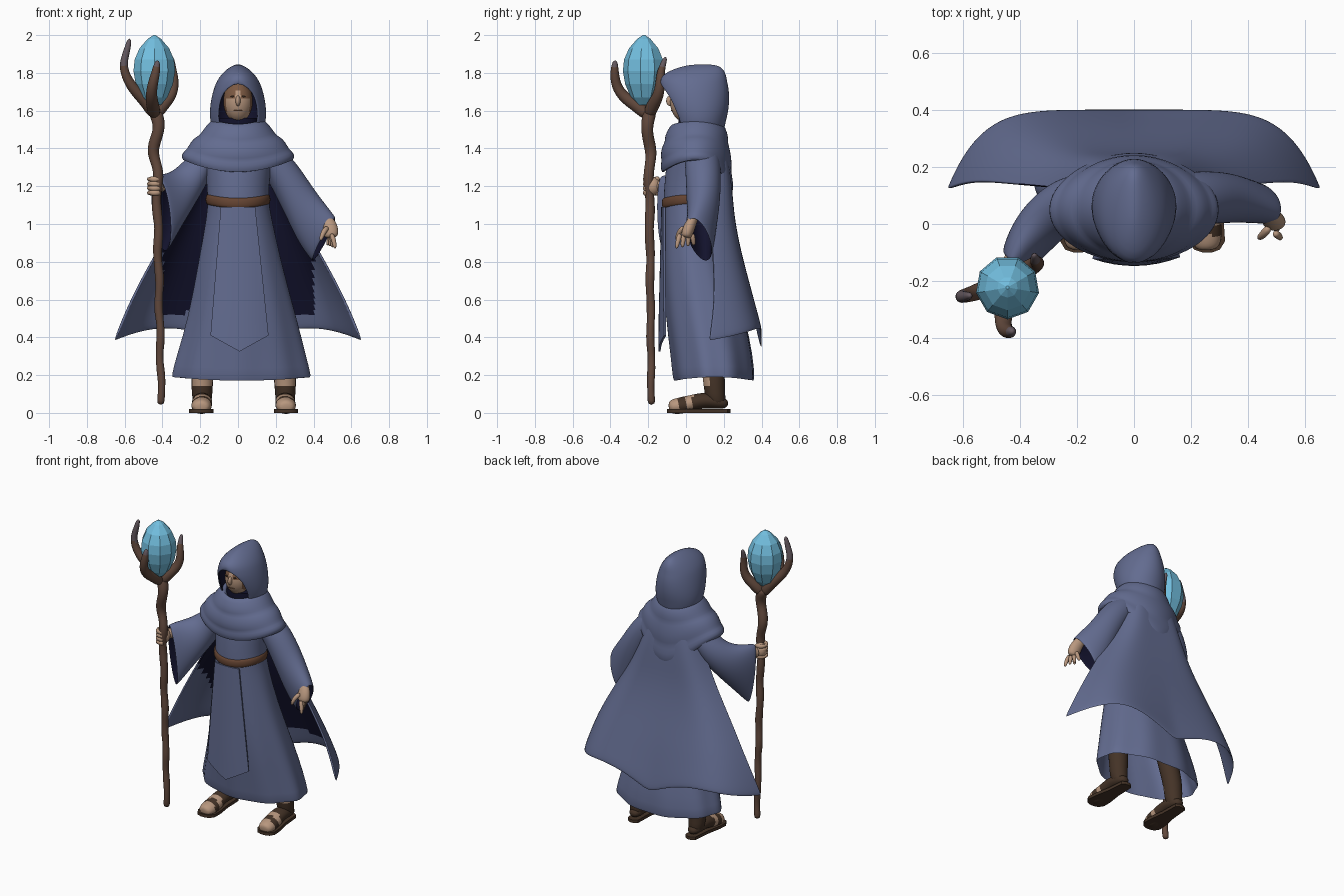
import bpy, bmesh, math
from mathutils import Vector as V

if "Cube" in bpy.data.objects:
    bpy.data.objects.remove(bpy.data.objects["Cube"])


def mat(name, r, g, b):
    m = bpy.data.materials.new(name)
    m.diffuse_color = (r, g, b, 1)
    m.use_nodes = True
    m.node_tree.nodes["Principled BSDF"].inputs["Base Color"].default_value = m.diffuse_color
    return m


BLUE = mat("robe blue", 0.125, 0.150, 0.28)
DARK = mat("lining navy", 0.006, 0.006, 0.025)
SKIN = mat("skin", 0.48, 0.31, 0.21)
SHADE = mat("brow brown", 0.20, 0.10, 0.055)
BELT = mat("belt leather", 0.13, 0.058, 0.032)
WOOD = mat("staff wood", 0.12, 0.065, 0.045)
TIP = mat("staff tip grey", 0.13, 0.10, 0.115)
SOLE = mat("sandal brown", 0.058, 0.033, 0.02)
GEM = mat("crystal cyan", 0.17, 0.52, 0.74)


def finish(ob, mats, rule=None, flat=False):
    """Bake modifiers, fix normals, colour faces by rule(centre, normal), shade."""
    dg = bpy.context.evaluated_depsgraph_get()
    me = bpy.data.meshes.new_from_object(ob.evaluated_get(dg))
    ob.modifiers.clear()
    ob.data = me
    me.materials.clear()
    for m in mats:
        me.materials.append(m)
    bm = bmesh.new()
    bm.from_mesh(me)
    bmesh.ops.recalc_face_normals(bm, faces=bm.faces)
    for f in bm.faces:
        f.smooth = not flat
        f.material_index = int(rule(f.calc_center_median(), f.normal)) if rule else 0
    bm.to_mesh(me)
    bm.free()
    if not flat:
        me.set_sharp_from_angle(angle=math.radians(50))
    return ob


def loft(name, rings, mats, closed=True, cap=True, thick=0, sub=1, rule=None, flat=False):
    n = len(rings[0])
    faces = []
    for i in range(len(rings) - 1):
        for j in range(n if closed else n - 1):
            k = (j + 1) % n
            faces.append((i*n + j, i*n + k, (i+1)*n + k, (i+1)*n + j))
    if cap:
        faces += [tuple(range(n))[::-1], tuple(range((len(rings)-1)*n, len(rings)*n))]
    me = bpy.data.meshes.new(name)
    me.from_pydata([tuple(p) for r in rings for p in r], [], faces)
    bm = bmesh.new()
    bm.from_mesh(me)
    bmesh.ops.remove_doubles(bm, verts=bm.verts, dist=1e-4)
    bm.to_mesh(me)
    bm.free()
    ob = bpy.data.objects.new(name, me)
    bpy.context.collection.objects.link(ob)
    if thick:
        s = ob.modifiers.new("thickness", "SOLIDIFY")
        s.thickness, s.offset = thick, 0
    if sub:
        s = ob.modifiers.new("smooth", "SUBSURF")
        s.levels = sub
    return finish(ob, mats, rule, flat)


def ell(c, a, b, n=12):
    return [c + a*math.cos(2*math.pi*i/n) + b*math.sin(2*math.pi*i/n) for i in range(n)]


def hring(z, cx, cy, rx, ry, dip=0, amp=0, tail=0, n=36, k=9):
    """Horizontal ring; dip lowers front and back, amp adds folds, tail a point at the back."""
    out = []
    for i in range(n):
        t = 2*math.pi*i/n
        r = 1 + amp*math.cos(k*t + 0.6)
        p = max(0, -math.cos(t))**4
        out.append(V((cx + rx*r*math.sin(t), cy - ry*r*math.cos(t) + .17*tail*p, z - dip*math.cos(t)**2 - tail*p)))
    return out


def tube(name, pts, mats, n=8, sub=2, rule=None, squash=1):
    rings = []
    for i, p in enumerate(pts):
        d = V(pts[min(i+1, len(pts)-1)][:3]) - V(pts[max(i-1, 0)][:3])
        d.normalize()
        ref = V((0, 1, 0)) if abs(d.y) < 0.8 else V((0, 0, 1))
        a = d.cross(ref).normalized()
        b = d.cross(a)
        rings.append(ell(V(p[:3]), a*p[3], b*p[3]*squash, n))
    return loft(name, rings, mats, sub=sub, rule=rule)


def ball(name, loc, scale, mats, rule=None):
    bpy.ops.mesh.primitive_uv_sphere_add(segments=32, ring_count=24, radius=1, location=(0, 0, 0))
    ob = bpy.context.object
    ob.name = name
    for v in ob.data.vertices:
        v.co = V((v.co.x*scale[0] + loc[0], v.co.y*scale[1] + loc[1], v.co.z*scale[2] + loc[2]))
    return finish(ob, mats, rule)


# robe: torso and skirt in one flared shell, with growing folds
loft("robe", [hring(*r) for r in (
    (1.43, 0, .06, .19, .13), (1.34, 0, .05, .175, .145), (1.24, 0, .04, .16, .145),
    (1.13, 0, .03, .155, .143), (1.06, .005, .03, .16, .14), (.8, .01, .05, .212, .165, 0, .01),
    (.5, .025, .105, .28, .205, 0, .02), (.3, .02, .14, .335, .21, 0, .03),
    (.185, .02, .15, .365, .21, .02, .03))], [BLUE], cap=False, thick=.014)
# belt
loft("belt", [hring(z, 0, .03, rx, rx*.92, .02) for z, rx in
              ((1.105, .155), (1.107, .166), (1.13, .17), (1.153, .166), (1.155, .155))], [BELT], cap=False, thick=.008)
# front panel with pointed end
rows = []
for i in range(9):
    v = i/8
    row = []
    for j in range(9):
        u = j/4 - 1
        x = u*(.09 + .062*v) + .008*v
        row.append(V((x, -.125 - .016*v + 1.2*x*x, 1.09 - .68*v - (.085*(1 - abs(u)) if i == 8 else 0))))
    rows.append(row)
loft("front_panel", rows, [BLUE], closed=False, cap=False, thick=.012, sub=0)

# cape: flared sheet curling forward at both edges, navy lining
rows = []
for z, w, yb, ye, k in ((1.42, .17, .20, .1, 0), (1.25, .22, .235, .12, 0), (1.05, .31, .245, .13, 0),
                        (.85, .43, .285, .14, 0), (.65, .535, .335, .15, .2), (.48, .605, .37, .14, .6),
                        (.335, .655, .40, .12, 1)):
    row = []
    for j in range(29):
        s = math.sin((j/14 - 1)*math.pi/2)
        row.append(V((w*s, yb - (yb - ye)*abs(s)**6, z + k*.11*math.sin(math.pi*.87*abs(s)))))
    rows.append(row)
loft("cape", rows, [BLUE, DARK], closed=False, cap=False, thick=.014, sub=2,
     rule=lambda c, n: n.y < -.05 and abs(c.x) < .4 and c.z > .53)

# shoulder cowl with soft rolled folds and a point at the back
loft("cowl", [hring(*r) for r in (
    (1.52, 0, .06, .10, .10, .02), (1.555, 0, .06, .125, .125, .02), (1.535, 0, .06, .15, .145, .025),
    (1.49, 0, .055, .185, .165, .03), (1.465, 0, .055, .20, .16, .03, 0, .01), (1.45, 0, .052, .235, .175, .04, 0, .02),
    (1.405, 0, .05, .262, .182, .05, 0, .05), (1.39, 0, .05, .27, .172, .05, 0, .06),
    (1.37, 0, .05, .298, .182, .06, 0, .09), (1.335, 0, .05, .293, .178, .065, 0, .12),
    (1.345, 0, .05, .26, .160, .06, 0, .10))], [BLUE], cap=False, thick=.01)
loft("neck_shadow", [hring(z, 0, .05, .105, .09) for z in (1.40, 1.48, 1.56)], [DARK], sub=0)

# hood: open ring shell around the face, closing at the peak
rings = []
for z, cy, rx, ry, op in ((1.49, .07, .125, .125, 40), (1.54, .068, .142, .135, 46), (1.60, .06, .145, .16, 45),
                          (1.67, .048, .135, .176, 42), (1.72, .04, .122, .18, 28), (1.75, .038, .110, .175, 0),
                          (1.785, .042, .086, .166, 0), (1.815, .065, .056, .13, 0), (1.834, .085, .024, .085, 0),
                          (1.838, .09, .010, .04, 0), (1.839, .09, 0, 0, 0)):
    a = math.radians(op)
    rings.append([V((rx*math.sin(t), cy - ry*math.cos(t), z))
                  for t in (a + (2*math.pi - 2*a)*i/32 for i in range(33))])
loft("hood", rings, [BLUE, DARK], closed=False, cap=False, thick=.012,
     rule=lambda c, n: n.dot(c - V((0, .05, 1.65))) < -.01)

# head, shaded around the eyes, with nose and mouth
ball("head", (0, 0, 1.65), (.078, .085, .112), [SKIN, SHADE],
     lambda c, n: c.z > 1.71 or (c.z > 1.668 and abs(c.x) > .014) or abs(c.x) > .06)
ball("nose", (0, -.083, 1.652), (.013, .022, .028), [SKIN])
tube("mouth", [(-.025, -.073, 1.60, .003), (0, -.079, 1.602, .004), (.025, -.073, 1.60, .003)], [SHADE])
for s in (-1, 1):
    ball("eye", (s*.03, -.076, 1.676), (.010, .005, .005), [SOLE])


# sleeves: wide at the cuff; each ring given by top point, bottom point, half width
def sleeve(name, secs):
    rings = []
    for i, (t, b, w) in enumerate(secs):
        t, b = V(t), V(b)
        p, q = secs[max(i-1, 0)], secs[min(i+1, len(secs)-1)]
        d = V(q[0]) + V(q[1]) - V(p[0]) - V(p[1])
        rings.append(ell((t + b)/2, (t - b)/2, d.cross(t - b).normalized()*w, 16))
    axis = [sum(r, V((0, 0, 0)))/len(r) for r in rings]
    loft(name, rings, [BLUE, DARK], cap=False, thick=.012, sub=2,
         rule=lambda c, n: n.dot(c - min(axis, key=lambda a: (a - c).length)) < -.012)


sleeve("left_sleeve", [((.18, .09, 1.44), (.14, .08, 1.27), .09), ((.30, .095, 1.335), (.19, .09, 1.18), .09),
                       ((.385, .085, 1.2), (.26, .10, 1.04), .085), ((.46, .055, 1.1), (.32, .11, .91), .072),
                       ((.515, .03, 1.03), (.40, .11, .80), .058)])
sleeve("right_sleeve", [((-.18, .09, 1.44), (-.14, .08, 1.27), .09), ((-.285, .075, 1.325), (-.20, .07, 1.16), .09),
                        ((-.35, .005, 1.27), (-.28, .015, 1.04), .085), ((-.40, -.065, 1.262), (-.34, -.055, .94), .072),
                        ((-.43, -.13, 1.255), (-.385, -.12, .85), .055)])

# left hand, hanging open
tube("left_palm", [(.42, .07, 1.10, .028), (.465, .04, 1.03, .034), (.485, .02, .99, .046),
                   (.492, .005, .95, .046), (.495, .0, .925, .034)], [SKIN], squash=.75)
for i in range(4):
    y = -.035 + .024*i
    tube("left_finger", [(.492, y*.9, .95, .015), (.508 - .008*i, y*1.1 - .003, .915, .014),
                         (.514 - .014*i, y*1.3 - .006, .868 + .006*i, .010)], [SKIN])
tube("left_thumb", [(.475, -.01, .985, .017), (.45, -.04, .955, .015), (.436, -.05, .91, .010)], [SKIN])
# right hand, closed around the staff
tube("right_wrist", [(-.40, -.06, 1.19, .03), (-.42, -.12, 1.2, .034), (-.435, -.15, 1.2, .042)], [SKIN])
ball("right_palm", (-.437, -.175, 1.2), (.042, .04, .05), [SKIN])
for i in range(4):
    z = 1.165 + .024*i
    pts = []
    for k in range(7):
        a = math.radians(50 + 45*k)
        pts.append((-.439 + .036*math.cos(a), -.183 + .034*math.sin(a), z, .017))
    tube("right_finger", pts, [SKIN], sub=1)

# staff: knotty shaft, wavier near the top
pts = []
for i in range(33):
    z = .04 + 1.58*i/32
    w = .005 + .014*min(1, max(0, (z - 1.2)/.15))
    pts.append((-.405 - .032*z/1.6 + w*math.sin(z*23 - 2), -.183 - .014*z/1.6 + w*.6*math.cos(z*23),
                z, .021 + .009*z/1.6 + .008*max(0, (z - 1.2)/.4) + .002*math.sin(z*37)))
tube("staff", pts, [WOOD], sub=1)
# staff claws around the crystal
claws = {"left_claw": [(-.44, -.2, 1.57, .036), (-.475, -.21, 1.64, .04), (-.54, -.235, 1.70, .033),
                       (-.585, -.25, 1.76, .028), (-.612, -.255, 1.84, .024), (-.59, -.255, 1.91, .02),
                       (-.572, -.25, 1.985, .013)],
         "front_claw": [(-.44, -.2, 1.57, .036), (-.45, -.25, 1.62, .038), (-.46, -.33, 1.67, .034),
                        (-.455, -.37, 1.73, .030), (-.435, -.38, 1.80, .026), (-.425, -.375, 1.87, .015)],
         "right_claw": [(-.44, -.2, 1.57, .036), (-.40, -.175, 1.63, .038), (-.35, -.145, 1.68, .032),
                        (-.335, -.135, 1.75, .028), (-.345, -.135, 1.81, .022), (-.35, -.105, 1.89, .012)]}
for name, pts in claws.items():
    tube(name, pts, [WOOD, TIP], rule=lambda c, n: c.z > 1.83)
# faceted crystal
loft("crystal", [hring(z, -.443, -.222, r, r, n=9) for z, r in
                 ((1.63, .035), (1.67, .07), (1.74, .1), (1.81, .112), (1.87, .106), (1.93, .08), (1.98, .036), (2.0, .006))],
     [GEM], sub=0, flat=True)

# feet: sole, bare toes under straps, wrapped shin
for side, x, s in (("right", -.19, -1), ("left", .25, 1)):
    side_pts = [(.235, .015), (.22, .038), (.1, .045), (0, .062), (-.06, .064), (-.09, .045), (-.1, .015)]
    edge = [(x + w + s*.03*(.1 - y), y) for y, w in side_pts] + [(x - w + s*.03*(.1 - y), y) for y, w in side_pts[::-1]]
    loft(side + "_sole", [[V((a, b, z)) for a, b in edge] for z in (0, .02)], [SOLE], sub=0)
    tube(side + "_foot", [(x, .225, .045, .025), (x, .18, .055, .047), (x, .1, .07, .055), (x, .03, .052, .055),
                          (x + s*.003, -.03, .038, .058), (x + s*.005, -.075, .032, .05), (x + s*.006, -.092, .03, .028)],
         [SOLE, SKIN], squash=.8, n=12,
         rule=lambda c, n: c.z > .02 and (c.y < -.04 or .0 < c.y < .035))
    loft(side + "_shin", [hring(z, x*k, y, r, r, n=16) for z, k, y, r in
                          ((.03, 1, .17, .05), (.10, 1, .15, .055), (.18, 1, .15, .06), (.3, .95, .13, .064),
                           (.5, .8, .1, .07))], [SOLE, SKIN],
         rule=lambda c, n: n.y < -.3 and .155 < c.z < .175)
